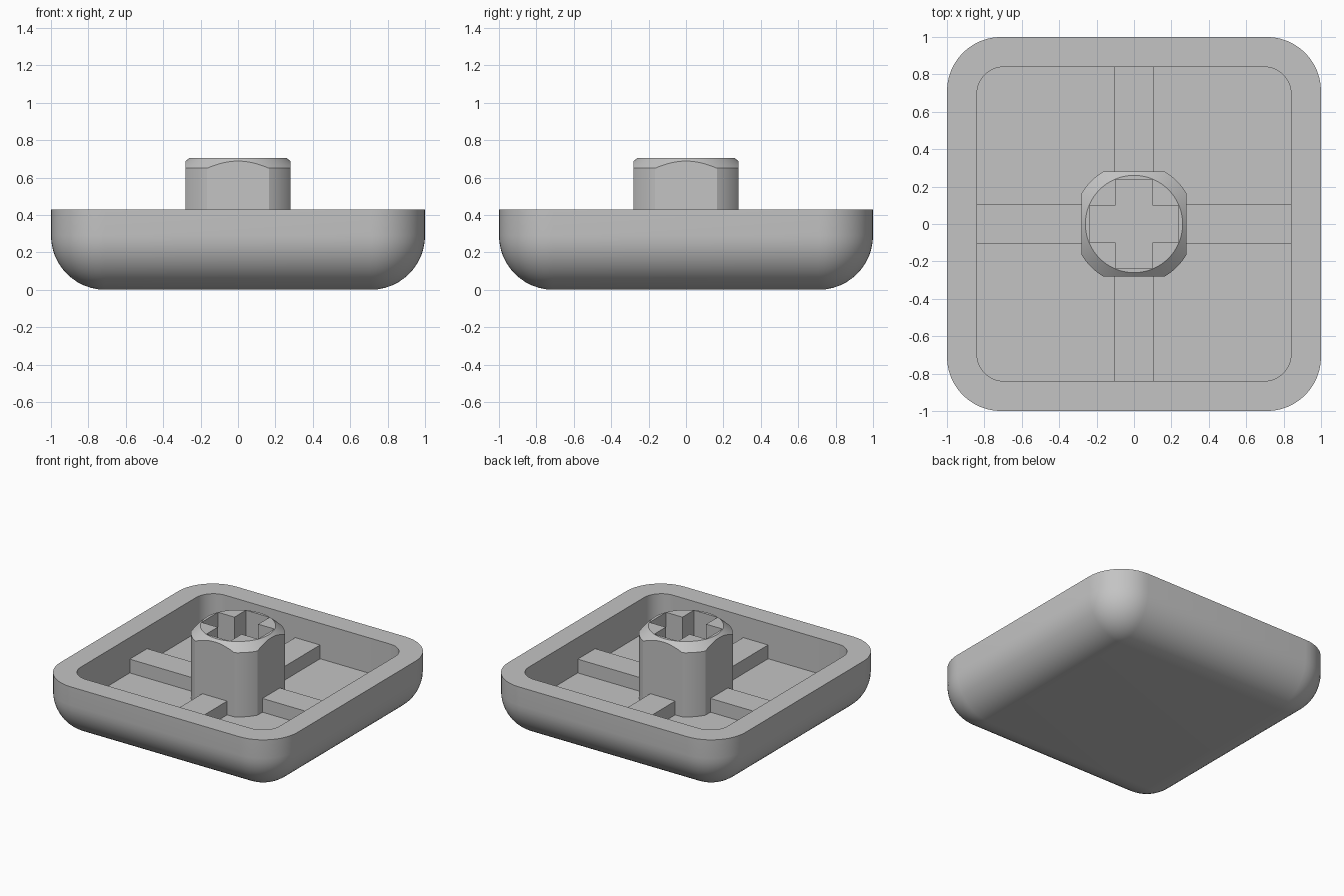
import bpy, bmesh, math

cube = bpy.data.objects.get("Cube")
if cube:
    bpy.data.objects.remove(cube, do_unlink=True)

GREY = (0.55, 0.55, 0.55, 1)
grey = bpy.data.materials.new("plain_grey")
grey.use_nodes = True
grey.diffuse_color = GREY
grey.node_tree.nodes["Principled BSDF"].inputs["Base Color"].default_value = GREY

FLOOR, RIM, TOP = 0.16, 0.43, 0.705
INNER, RIB_TOP, RIB_HALF = 0.84, 0.265, 0.105


def loft(name, rings):
    """Closed solid through rings that have equal point counts."""
    bm = bmesh.new()
    loops = [[bm.verts.new(p) for p in ring] for ring in rings]
    n = len(loops[0])
    for a, b in zip(loops, loops[1:]):
        for i in range(n):
            j = (i + 1) % n
            bm.faces.new((a[i], a[j], b[j], b[i]))
    bm.faces.new(loops[0][::-1])
    bm.faces.new(loops[-1])
    bmesh.ops.remove_doubles(bm, verts=bm.verts, dist=1e-5)
    bmesh.ops.recalc_face_normals(bm, faces=bm.faces)
    mesh = bpy.data.meshes.new(name)
    bm.to_mesh(mesh)
    bm.free()
    mesh.materials.append(grey)
    obj = bpy.data.objects.new(name, mesh)
    bpy.context.collection.objects.link(obj)
    return obj


def activate(obj):
    bpy.ops.object.select_all(action='DESELECT')
    obj.select_set(True)
    bpy.context.view_layer.objects.active = obj


def smooth(obj):
    activate(obj)
    bpy.ops.object.shade_smooth_by_angle(angle=math.radians(30))


def rounded_square(half, radius, z, steps=12):
    c = half - radius
    pts = []
    for q, (sx, sy) in enumerate(((1, 1), (-1, 1), (-1, -1), (1, -1))):
        for i in range(steps + 1):
            a = math.pi / 2 * (q + i / steps)
            pts.append((sx * c + radius * math.cos(a),
                        sy * c + radius * math.sin(a), z))
    return pts


# Shell: rounded underside, flat rim, straight-walled cavity
R, STEPS = 0.29, 12
rings = []
for i in range(STEPS + 1):
    t = math.pi / 2 * i / STEPS
    r = R * math.sin(t)
    rings.append(rounded_square(1 - R + r, r, R * (1 - math.cos(t))))
rings.append(rounded_square(1, R, RIM))
rings.append(rounded_square(INNER, 0.145, RIM))
rings.append(rounded_square(INNER, 0.145, FLOOR))
smooth(loft("shell", rings))

# Stem: cylinder with four flats and a conical chamfer on top
FLAT, ROUND, TIP = 0.28, 0.325, 0.26
edge = math.acos(FLAT / ROUND)
angles = []
for q in range(4):
    base = q * math.pi / 2
    angles += [base - edge + 2 * edge * i / 16 for i in range(16)]
    angles += [base + edge + (math.pi / 2 - 2 * edge) * i / 10 for i in range(10)]


def stem_radius(a):
    return min(ROUND, FLAT / max(abs(math.cos(a)), abs(math.sin(a))))


def chamfer_z(r):
    return TOP - (r - TIP) * 0.85


def stem_ring(radius, height):
    return [(radius(a) * math.cos(a), radius(a) * math.sin(a), height(a))
            for a in angles]


stem = loft("stem", [
    stem_ring(stem_radius, lambda a: FLOOR - 0.01),
    stem_ring(stem_radius, lambda a: chamfer_z(stem_radius(a))),
    stem_ring(lambda a: TIP, lambda a: TOP),
])

# Cross-shaped socket cut down to the cavity floor
W, L = 0.1, 0.238
quarter = [(L, -W), (L, W), (W, W)]
outline = []
for q in range(4):
    for x, y in quarter:
        for _ in range(q):
            x, y = -y, x
        outline.append((x, y))
cutter = loft("socket_cutter", [[(x, y, z) for x, y in outline] for z in (0.1, 0.8)])
cutter.hide_render = True
cut = stem.modifiers.new("socket", 'BOOLEAN')
cut.operation = 'DIFFERENCE'
cut.solver = 'EXACT'
cut.object = cutter
activate(stem)
bpy.ops.object.modifier_apply(modifier=cut.name)
bpy.data.objects.remove(cutter, do_unlink=True)
smooth(stem)

# Four ribs joining the stem to the walls
ends = (0.265, INNER + 0.01)
for q, side in enumerate(("left", "back", "right", "front")):
    section = [(ends[0], -RIB_HALF), (ends[1], -RIB_HALF),
               (ends[1], RIB_HALF), (ends[0], RIB_HALF)]
    rib = loft(side + "_rib", [[(x, y, z) for x, y in section]
                               for z in (FLOOR - 0.01, RIB_TOP)])
    rib.rotation_euler.z = q * math.pi / 2
